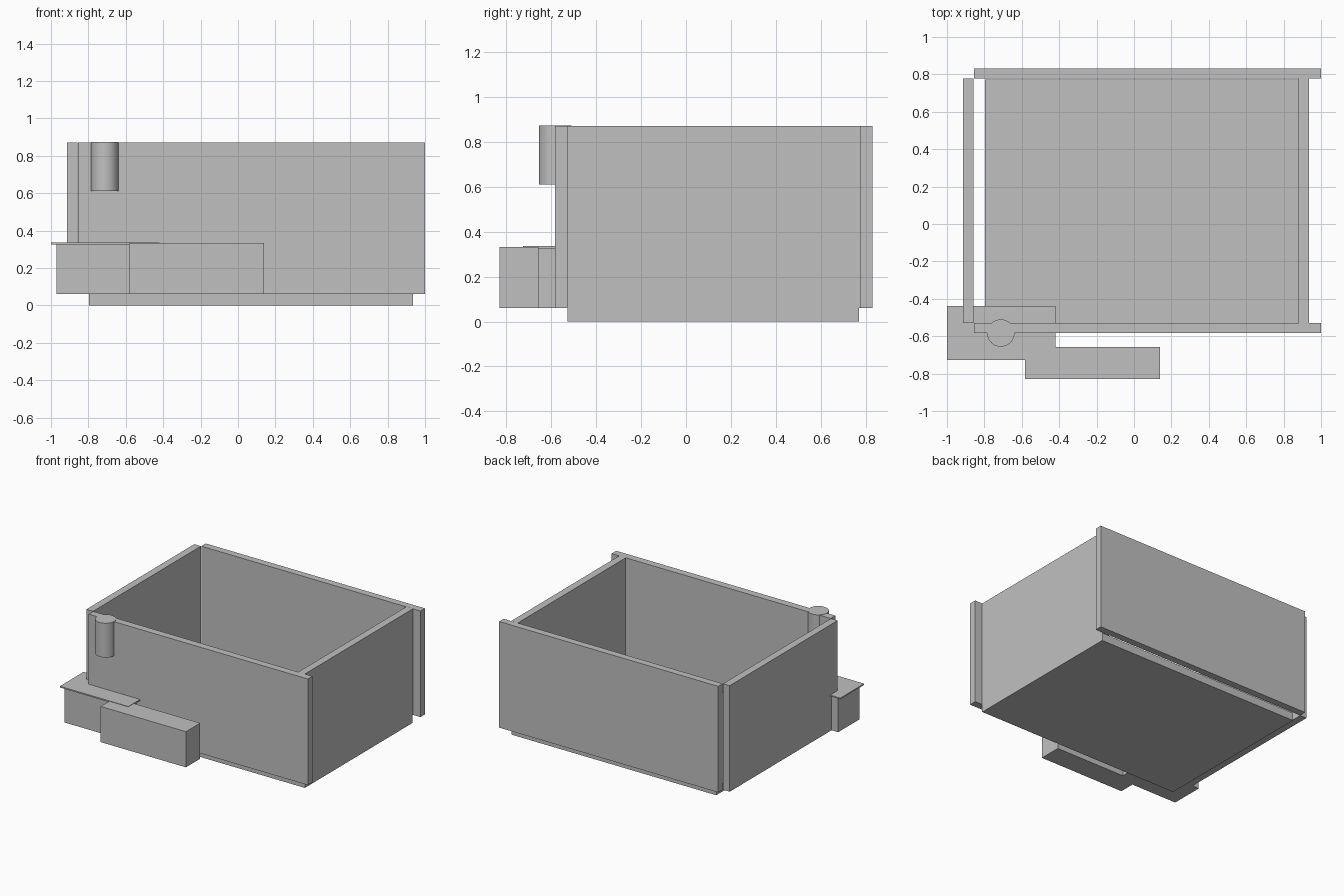
import bpy
import bmesh
from mathutils import Matrix

if "Cube" in bpy.data.objects:
    bpy.data.objects.remove(bpy.data.objects["Cube"])

# Single flat colour
grey = bpy.data.materials.new("light_grey")
grey.diffuse_color = (0.53, 0.53, 0.53, 1.0)
grey.use_nodes = True
grey.node_tree.nodes["Principled BSDF"].inputs["Base Color"].default_value = grey.diffuse_color


def finish(name, bm):
    mesh = bpy.data.meshes.new(name)
    bm.to_mesh(mesh)
    bm.free()
    mesh.materials.append(grey)
    obj = bpy.data.objects.new(name, mesh)
    bpy.context.collection.objects.link(obj)
    return obj


def box(name, x, y, z):
    """Box given by its (min, max) range on each axis."""
    bm = bmesh.new()
    size = [b - a for a, b in (x, y, z)]
    centre = [(a + b) / 2 for a, b in (x, y, z)]
    bmesh.ops.create_cube(
        bm, size=1, matrix=Matrix.Translation(centre) @ Matrix.Diagonal((*size, 1)))
    return finish(name, bm)


BASE, TOP = 0.06, 0.872

# Open-topped drawer: floor, long front and back panels, side panels
box("floor_panel", (-0.797, 0.936), (-0.528, 0.772), (0, BASE))
for name, y in (("front_wall", (-0.584, -0.528)), ("back_wall", (0.778, 0.832))):
    box(name, (-0.855, 1.0), y, (BASE, TOP))
for name, x in (("left_wall", (-0.914, -0.858)), ("right_wall", (0.88, 0.936))):
    box(name, x, (-0.528, 0.777), (BASE, TOP))

# Round peg set into the front wall
bm = bmesh.new()
bmesh.ops.create_cone(bm, cap_ends=True, segments=64, radius1=0.073, radius2=0.073,
                      depth=0.262, matrix=Matrix.Translation((-0.712, -0.583, 0.743)))
for f in bm.faces:
    f.smooth = len(f.verts) == 4
for e in bm.edges:
    e.smooth = all(f.smooth for f in e.link_faces)
finish("round_peg", bm)

# Corner block with a thin lid, and the long block in front of it
box("corner_block", (-0.97, -0.45), (-0.71, -0.455), (BASE, 0.326))
box("thin_lid", (-1.0, -0.42), (-0.726, -0.438), (0.326, 0.336))
box("front_block", (-0.582, 0.14), (-0.83, -0.658), (BASE, 0.333))
